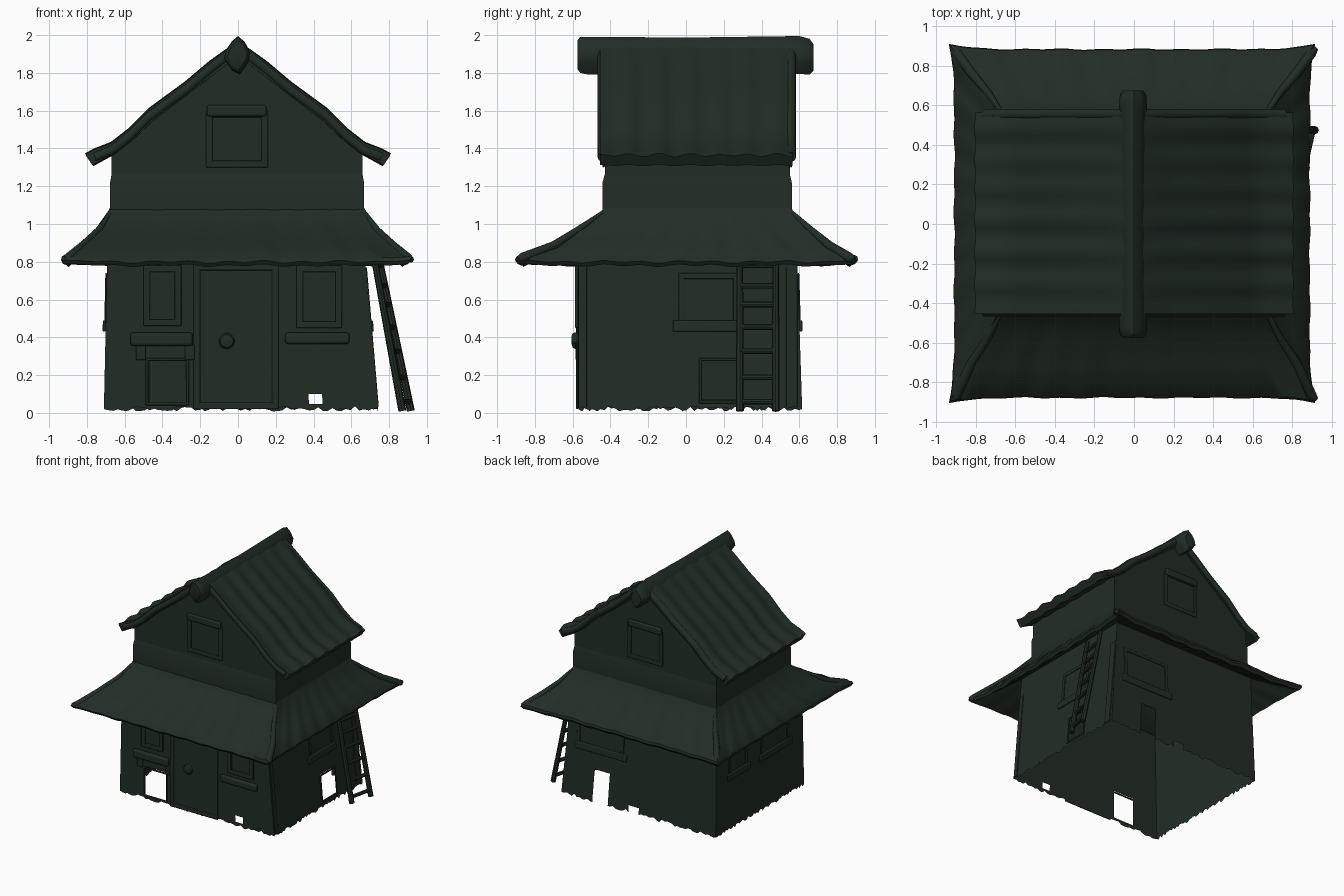
import bpy, bmesh, math, random
from mathutils import Vector

if "Cube" in bpy.data.objects:
    bpy.data.objects.remove(bpy.data.objects["Cube"])

random.seed(4)
mat = bpy.data.materials.new("dark moss green")
mat.diffuse_color = (0.0155, 0.026, 0.0175, 1)
mat.use_nodes = True
mat.node_tree.nodes["Principled BSDF"].inputs["Base Color"].default_value = mat.diffuse_color


def finish(name, bm, bevel=0.0):
    bmesh.ops.recalc_face_normals(bm, faces=bm.faces)
    me = bpy.data.meshes.new(name)
    bm.to_mesh(me)
    bm.free()
    me.materials.append(mat)
    ob = bpy.data.objects.new(name, me)
    bpy.context.collection.objects.link(ob)
    if bevel:
        m = ob.modifiers.new("soft edges", 'BEVEL')
        m.width, m.segments = bevel, 3
    return ob


def loft(name, rings, caps=True, bevel=0.0):
    """Skin a list of closed rings that have equal point counts."""
    bm = bmesh.new()
    vs = [[bm.verts.new(p) for p in r] for r in rings]
    n = len(rings[0])
    for a, b in zip(vs, vs[1:]):
        for i in range(n):
            j = (i + 1) % n
            bm.faces.new((a[i], a[j], b[j], b[i]))
    if caps:
        bm.faces.new(vs[0])
        bm.faces.new(vs[-1])
    return finish(name, bm, bevel)


def tube(name, pts, radii, n=10):
    """Round bar along a path with a radius for each point."""
    rings = []
    pts = [Vector(p) for p in pts]
    for i, p in enumerate(pts):
        d = (pts[min(i + 1, len(pts) - 1)] - pts[max(i - 1, 0)]).normalized()
        s = d.cross(Vector((0, 0, 1)) if abs(d.z) < 0.9 else Vector((0, 1, 0))).normalized()
        t = d.cross(s)
        rings.append([p + radii[i] * (s * math.cos(a) + t * math.sin(a))
                      for a in (2 * math.pi * k / n for k in range(n))])
    return loft(name, rings)


# Lower storey: four thin wall sheets with broken lower edges and openings
X0B, X1B, X0T, X1T, Y0, Y1B, Y1T, TOP = -0.71, 0.74, -0.69, 0.66, -0.57, 0.615, 0.585, 0.94


def wall(name, axis, lo_b, hi_b, lo_t, hi_t, d_b, d_t, holes):
    bm = bmesh.new()
    nu, nz = 60, 34
    grid = []
    for k in range(nz + 1):
        t = k / nz
        lo, hi, d = lo_b + (lo_t - lo_b) * t, hi_b + (hi_t - hi_b) * t, d_b + (d_t - d_b) * t
        row = []
        for i in range(nu + 1):
            u = lo + (hi - lo) * i / nu
            z = 0.02 + (TOP - 0.02) * t
            if k == 0 and 0 < i < nu:
                z += random.uniform(-0.012, 0.015)
            row.append(bm.verts.new((u, d, z) if axis == 'x' else (d, u, z)))
        grid.append(row)
    for k in range(nz):
        for i in range(nu):
            u = lo_b + (hi_b - lo_b) * (i + 0.5) / nu
            z = TOP * (k + 0.5) / nz
            if not any(a < u < b and c < z < e for a, b, c, e in holes):
                bm.faces.new((grid[k][i], grid[k][i + 1], grid[k + 1][i + 1], grid[k + 1][i]))
    loose = [v for v in bm.verts if not v.link_faces]
    bmesh.ops.delete(bm, geom=loose, context='VERTS')
    return finish(name, bm)


wall("front_wall", 'x', X0B, X1B, X0T, X1T, Y0, Y0,
     [(-0.48, -0.27, 0.03, 0.27), (0.38, 0.45, 0.02, 0.09)])
wall("back_wall", 'x', X0B, X1B, X0T, X1T, Y1B, Y1T, [(0.31, 0.46, 0, 0.27), (0.02, 0.1, 0, 0.06)])
wall("right_wall", 'y', Y0, Y1B, Y0, Y1T, X1B, X1T, [(0.08, 0.27, 0.05, 0.28)])
wall("left_wall", 'y', Y0, Y1B, Y0, Y1T, X0B, X0T, [])


# Boxes placed against a wall (following its lean): u runs along it, o is distance out of it
def on_wall(name, side, u0, u1, z0, z1, o0, o1, bevel=0.006):
    lo, hi = {"front": (Y0, Y0), "back": (Y1B, Y1T), "right": (X1B, X1T), "left": (X0B, X0T),
              "gable_front": (-0.43, -0.43), "gable_back": (0.55, 0.55)}[side]
    sign = -1 if side in ("front", "left", "gable_front") else 1
    rings = []
    for o in (o0, o1):
        ring = []
        for u, z in ((u0, z0), (u1, z0), (u1, z1), (u0, z1)):
            d = lo + (hi - lo) * z / TOP + sign * o
            ring.append((d, u, z) if side in ("left", "right") else (u, d, z))
        rings.append(ring)
    return loft(f"{side}_{name}", rings, bevel=bevel)


def framed(name, side, u0, u1, z0, z1, w=0.035, out=0.018):
    on_wall(name + "_frame_left", side, u0, u0 + w, z0, z1, 0, out)
    on_wall(name + "_frame_right", side, u1 - w, u1, z0, z1, 0, out)
    on_wall(name + "_frame_top", side, u0, u1, z1 - w, z1, 0, out)
    on_wall(name + "_frame_bottom", side, u0, u1, z0, z0 + w, 0, out)


# Door with knob
framed("door", "front", -0.235, 0.215, 0.02, 0.79, 0.035, 0.012)
on_wall("door_panel", "front", -0.20, 0.19, 0.03, 0.76, 0, 0.006, 0.002)
tube("door_knob", [(-0.06, Y0 - o, 0.38) for o in (0, 0.015, 0.03, 0.037)], [0.025, 0.042, 0.034, 0.012], 16)

# Windows and their sills, low hatches
framed("left_window", "front", -0.50, -0.30, 0.46, 0.78)
on_wall("left_window_sill", "front", -0.57, -0.24, 0.355, 0.425, 0, 0.035, 0.015)
framed("right_window", "front", 0.31, 0.55, 0.45, 0.78)
on_wall("right_window_sill", "front", 0.25, 0.59, 0.365, 0.425, 0, 0.035, 0.015)
for i, u in enumerate((-0.54, -0.28)):
    on_wall(f"sill_bracket_{i}", "front", u, u + 0.05, 0.28, 0.36, 0, 0.015)
framed("hatch", "front", -0.49, -0.26, 0.04, 0.29, 0.015, 0.008)
framed("hatch", "right", 0.07, 0.28, 0.05, 0.29, 0.015, 0.008)
for side, u0, u1 in (("right", -0.04, 0.28), ("back", 0.16, 0.60), ("left", 0.18, 0.43), ("left", -0.38, 0.0)):
    framed(f"window_{u0}", side, u0, u1, 0.46, 0.74, 0.03, 0.008)
    on_wall(f"window_sill_{u0}", side, u0 - 0.03, u1 + 0.02, 0.43, 0.49, 0, 0.016, 0.007)
on_wall("corner_board_front", "right", -0.565, -0.525, 0.03, 0.77, 0, 0.008, 0.003)
on_wall("corner_board_back", "right", 0.53, 0.59, 0.03, 0.77, 0, 0.008, 0.003)

# Lower skirt roof: thin shell of lofted rectangular rings with rippled tiles
NS = 44


def rect_ring(x0, x1, y0, y1, z, ripple, corner=0.0):
    c = [(x0, y0), (x1, y0), (x1, y1), (x0, y1)]
    out = []
    for s in range(4):
        (ax, ay), (bx, by) = c[s], c[(s + 1) % 4]
        for i in range(NS):
            f = i / NS
            k = abs(2 * f - 1) ** 10 * corner
            x, y = ax + (bx - ax) * f, ay + (by - ay) * f
            w = ripple * (math.sin(f * 2 * math.pi * 9) + 0.6 * math.sin(f * 2 * math.pi * 4 + s))
            w *= 1 - abs(2 * f - 1) ** 8
            grow = 1 + k + w * 0.6
            out.append((x * grow, y * grow, z + w + k * 0.3))
    return out


loft("skirt_roof", [
    rect_ring(-0.67, 0.66, -0.43, 0.55, 1.10, 0),
    rect_ring(-0.685, 0.675, -0.445, 0.565, 1.07, 0.001),
    rect_ring(-0.745, 0.73, -0.56, 0.645, 0.98, 0.003),
    rect_ring(-0.825, 0.81, -0.72, 0.765, 0.89, 0.004),
    rect_ring(-0.905, 0.885, -0.87, 0.88, 0.82, 0.005, 0.03),
    rect_ring(-0.91, 0.89, -0.88, 0.885, 0.80, 0.005, 0.03),
    rect_ring(-0.90, 0.875, -0.865, 0.87, 0.78, 0.005, 0.03),
    rect_ring(-0.81, 0.79, -0.71, 0.75, 0.85, 0.003),
    rect_ring(-0.69, 0.66, -0.57, 0.585, 0.94, 0)], caps=False)

# Rounded ribs on the four hips
for sx in (-1, 1):
    for sy in (-1, 1):
        ty = -0.44 if sy < 0 else 0.56
        my = -0.70 if sy < 0 else 0.76
        tube(f"hip_rib_{'left' if sx < 0 else 'right'}_{'front' if sy < 0 else 'back'}",
             [(sx * 0.67, ty, 1.06), (sx * 0.735, (ty + my) / 2, 0.97), (sx * 0.82, my, 0.885),
              (sx * 0.895, sy * 0.865, 0.82), (sx * 0.92, sy * 0.89, 0.81)],
             [0.012, 0.018, 0.024, 0.028, 0.015])

# Upper storey: hollow shell of side walls and two gable ends
bm = bmesh.new()
prof = [(0.66, 1.08), (0.66, 1.40), (0.46, 1.56), (0, 1.92), (-0.46, 1.56), (-0.67, 1.40), (-0.67, 1.08)]
ends = [[bm.verts.new((x, y, z)) for x, z in prof] for y in (-0.43, 0.55)]
for e in ends:
    bm.faces.new(e)
for i in range(len(prof) - 1):
    bm.faces.new((ends[0][i], ends[0][i + 1], ends[1][i + 1], ends[1][i]))
finish("upper_storey", bm)

# Sloping belt along the foot of the upper storey
loft("upper_belt", [rect_ring(-0.668, 0.658, -0.428, 0.548, 1.27, 0),
                    rect_ring(-0.677, 0.667, -0.442, 0.56, 1.22, 0),
                    rect_ring(-0.677, 0.667, -0.442, 0.56, 1.075, 0)], caps=False)

# Gable windows front and back
for side in ("gable_front", "gable_back"):
    framed("window", side, -0.17, 0.16, 1.30, 1.60, 0.035, 0.012)
    on_wall("window_hood", side, -0.165, 0.15, 1.57, 1.63, 0, 0.025, 0.012)

# Upper roof: concave slab with corrugations running down the slope
top = [(0.0, 1.97), (0.06, 1.925), (0.15, 1.855), (0.28, 1.745), (0.47, 1.605), (0.58, 1.495), (0.67, 1.425),
       (0.76, 1.39), (0.805, 1.365)]
low = [(0.0, 1.89), (0.26, 1.69), (0.45, 1.545), (0.56, 1.44), (0.66, 1.37), (0.77, 1.31)]
outline = top + low[::-1] + [(-x, z) for x, z in low[1:]] + [(-x, z) for x, z in top[:0:-1]]
rings = []
NY = 70
for j in range(NY + 1):
    y = -0.455 + 1.02 * j / NY
    w = 0.007 * math.cos((y + 0.455) / 1.02 * 2 * math.pi * 6.5) + 0.003 * math.sin(y * 31)
    ring = []
    for i, (x, z) in enumerate(outline):
        a = min(1, abs(x) / 0.15)
        upper = i < len(top) or i > len(outline) - len(top)
        ring.append((x * (1 + w * 0.5 * a), y, z + w * a * (1 if upper else 0.4)))
    rings.append(ring)
loft("upper_roof", rings)

# Verge rolls along the gable edges
for y, end in ((-0.44, "front"), (0.555, "back")):
    for s, side in ((-1, "left"), (1, "right")):
        tube(f"{end}_{side}_verge", [(s * x, y, z - 0.035) for x, z in top[:-1]], [0.028] * 8)

# Ridge beam with drooping knobs at both ends
ridge = [(0, 1.995), (0.035, 1.965), (0.065, 1.91), (0.055, 1.86), (0.01, 1.795),
         (-0.03, 1.815), (-0.075, 1.88), (-0.065, 1.92), (-0.03, 1.97)]
loft("ridge_beam", [[(x * s, y, 1.9 + lift + (z - 1.9) * s) for x, z in ridge] for y, s, lift in
                    ((-0.575, 0.75, 0), (-0.56, 0.95, 0), (-0.52, 1, -0.004), (0, 1, -0.008),
                     (0.6, 1, 0), (0.655, 0.95, -0.01), (0.675, 0.7, -0.015))])

# Ladder leaning on the right wall, back rail standing a little further out
rails = {"front": (Vector((0.87, 0.285, 0.01)), Vector((0.71, 0.285, 0.88))),
         "back": (Vector((0.915, 0.475, 0.01)), Vector((0.735, 0.475, 0.88)))}
for n, (foot, head) in rails.items():
    tube(f"ladder_rail_{n}", [foot, head], [0.021, 0.017], 8)
for i, z in enumerate((0.05, 0.18, 0.32, 0.45, 0.57, 0.67, 0.78)):
    tube(f"ladder_rung_{i + 1}", [f.lerp(h, z / 0.88) for f, h in rails.values()], [0.015, 0.015], 8)

# Smooth shading with crisp corners
bpy.ops.object.select_all(action='SELECT')
bpy.context.view_layer.objects.active = bpy.context.selected_objects[0]
bpy.ops.object.shade_smooth_by_angle(angle=math.radians(40))
